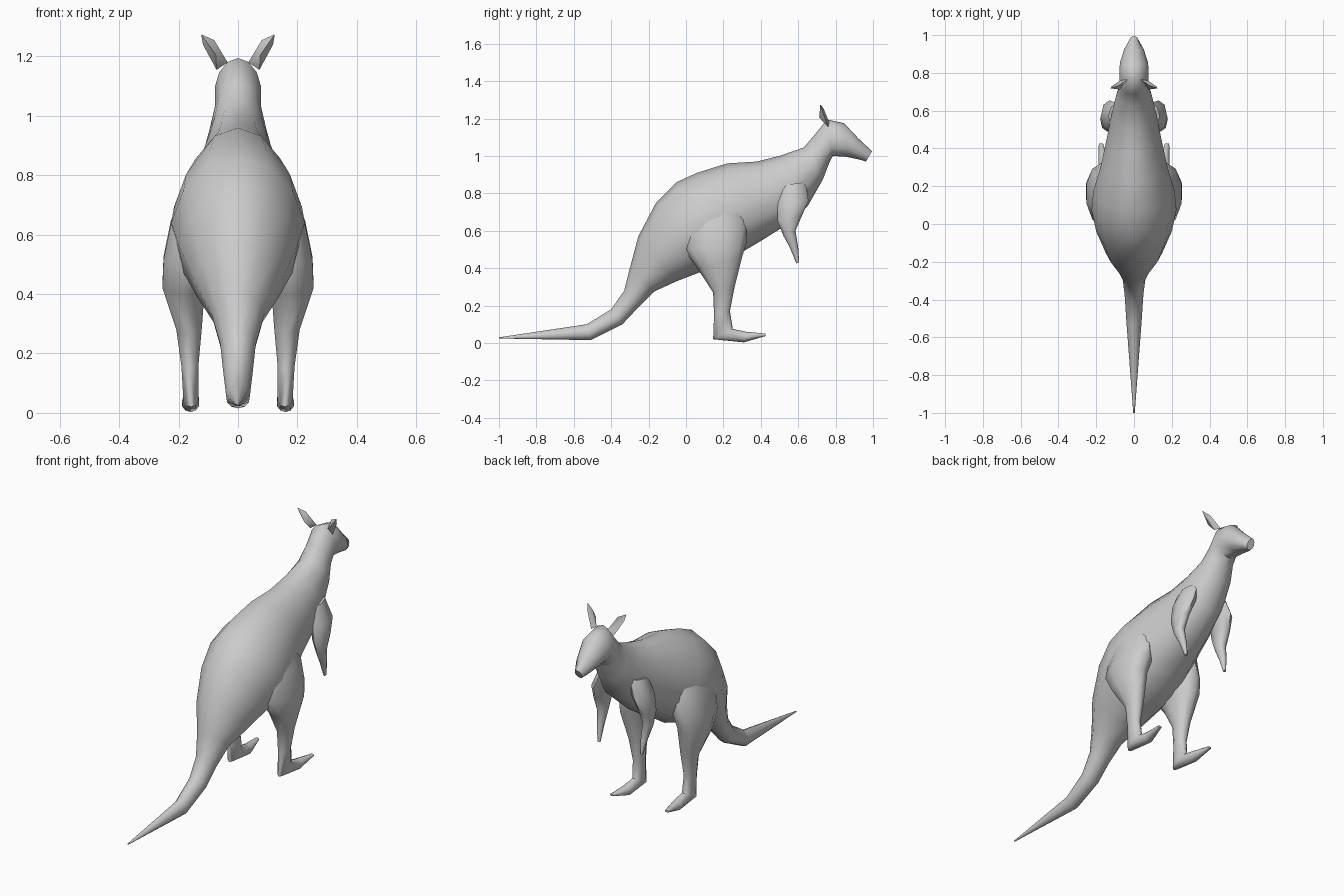
import bpy, bmesh, math

fur = bpy.data.materials.new("grey fur")
fur.diffuse_color = (0.6, 0.6, 0.6, 1)


def finish(name, bm, mirrored):
    bmesh.ops.recalc_face_normals(bm, faces=bm.faces)
    me = bpy.data.meshes.new(name)
    bm.to_mesh(me)
    bm.free()
    me.materials.append(fur)
    ob = bpy.data.objects.new(name, me)
    bpy.context.collection.objects.link(ob)
    if mirrored:
        ob.modifiers.new("Mirror", "MIRROR").use_mirror_merge = False
    bpy.ops.object.select_all(action="DESELECT")
    ob.select_set(True)
    bpy.context.view_layer.objects.active = ob
    bpy.ops.object.shade_smooth_by_angle(angle=math.radians(60))
    return ob


def loft(name, rings, sides, mirrored=False, pear=0.0):
    """Each ring: upper y, z, lower y, z, centre x, half width."""
    bm = bmesh.new()
    loops = []
    for ay, az, by, bz, cx, w in rings:
        loop = []
        for i in range(sides):
            t = math.tau * i / sides
            c, s = math.cos(t), math.sin(t)
            f = (1 + c) / 2
            x = cx + w * s * (1 - pear * c)
            loop.append(bm.verts.new((x, by + (ay - by) * f, bz + (az - bz) * f)))
        loops.append(loop)
    for p, q in zip(loops, loops[1:]):
        for i in range(sides):
            j = (i + 1) % sides
            bm.faces.new((p[i], p[j], q[j], q[i]))
    bm.faces.new(loops[0])
    bm.faces.new(loops[-1])
    return finish(name, bm, mirrored)


# Tail, torso, neck and head in one continuous skin
loft("body", [
    (-1.0, 0.030, -1.0, 0.024, 0, 0.004),
    (-0.53, 0.10, -0.51, 0.015, 0, 0.04),
    (-0.40, 0.18, -0.34, 0.10, 0, 0.05),
    (-0.33, 0.28, -0.26, 0.185, 0, 0.06),
    (-0.30, 0.40, -0.17, 0.275, 0, 0.09),
    (-0.255, 0.57, -0.05, 0.33, 0, 0.15),
    (-0.16, 0.75, 0.08, 0.38, 0, 0.20),
    (-0.05, 0.86, 0.20, 0.42, 0, 0.225),
    (0.06, 0.91, 0.29, 0.48, 0, 0.215),
    (0.22, 0.96, 0.40, 0.545, 0, 0.175),
    (0.38, 0.97, 0.52, 0.62, 0, 0.145),
    (0.50, 1.00, 0.65, 0.73, 0, 0.12),
    (0.63, 1.045, 0.73, 0.87, 0, 0.095),
    (0.685, 1.11, 0.765, 0.96, 0, 0.077),
    (0.755, 1.195, 0.785, 1.00, 0, 0.078),
    (0.845, 1.175, 0.86, 0.995, 0, 0.075),
    (0.92, 1.095, 0.93, 0.98, 0, 0.052),
    (0.995, 1.025, 0.962, 0.97, 0, 0.022),
], 12, pear=0.12)

# Haunch, shin and long foot
loft("hind_leg", [
    (0.26, 0.80, 0.02, 0.78, 0.11, 0.06),
    (0.32, 0.66, 0.00, 0.62, 0.155, 0.075),
    (0.325, 0.54, -0.01, 0.50, 0.17, 0.085),
    (0.30, 0.46, 0.06, 0.40, 0.183, 0.075),
    (0.26, 0.30, 0.145, 0.27, 0.165, 0.045),
    (0.235, 0.17, 0.15, 0.15, 0.162, 0.03),
    (0.25, 0.075, 0.145, 0.02, 0.158, 0.027),
    (0.32, 0.06, 0.31, 0.003, 0.16, 0.03),
    (0.425, 0.05, 0.425, 0.037, 0.175, 0.012),
], 10, mirrored=True)

# Shoulder, forearm and paw
loft("front_leg", [
    (0.64, 0.86, 0.50, 0.84, 0.09, 0.045),
    (0.655, 0.76, 0.49, 0.75, 0.13, 0.045),
    (0.62, 0.68, 0.49, 0.65, 0.143, 0.036),
    (0.585, 0.60, 0.52, 0.575, 0.145, 0.027),
    (0.60, 0.51, 0.555, 0.51, 0.14, 0.018),
    (0.605, 0.43, 0.59, 0.425, 0.135, 0.008),
], 8, mirrored=True)

# Cupped leaf-shaped ear: rim, back ridge and hollow front
bm = bmesh.new()
rim = [bm.verts.new(p) for p in (
    (0.035, 0.765, 1.18), (0.08, 0.735, 1.255), (0.124, 0.718, 1.275),
    (0.118, 0.73, 1.24), (0.072, 0.76, 1.155))]
back = bm.verts.new((0.075, 0.712, 1.205))
hollow = bm.verts.new((0.076, 0.735, 1.21))
for i in range(5):
    a, b = rim[i], rim[(i + 1) % 5]
    bm.faces.new((a, b, back))
    bm.faces.new((b, a, hollow))
finish("ear", bm, True)
